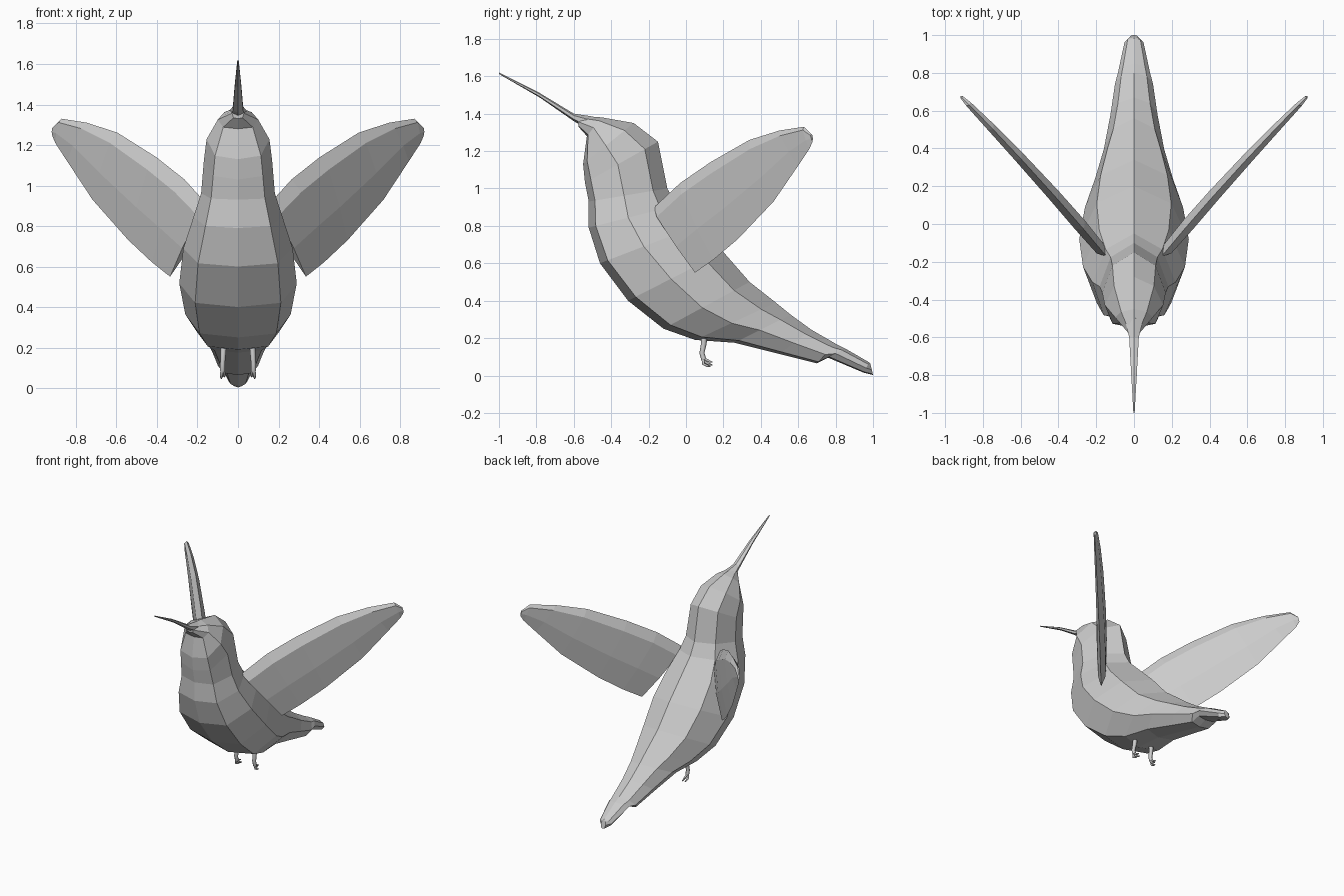
import bpy
import bmesh
from mathutils import Vector

if "Cube" in bpy.data.objects:
    bpy.data.objects.remove(bpy.data.objects["Cube"])


def skin(name, rings, mirror=False):
    """Bridge a list of equal-sized point rings and cap both ends."""
    bm = bmesh.new()
    loops = [[bm.verts.new(p) for p in ring] for ring in rings]
    n = len(loops[0])
    for a, b in zip(loops, loops[1:]):
        for i in range(n):
            j = (i + 1) % n
            bm.faces.new((a[i], a[j], b[j], b[i]))
    bm.faces.new(loops[0])
    bm.faces.new(loops[-1])
    bmesh.ops.recalc_face_normals(bm, faces=bm.faces)
    me = bpy.data.meshes.new(name)
    bm.to_mesh(me)
    bm.free()
    ob = bpy.data.objects.new(name, me)
    bpy.context.collection.objects.link(ob)
    if mirror:
        ob.modifiers.new("Mirror", 'MIRROR')
    return ob


def section(fy, fz, by, bz, w, half):
    """Symmetric ring from belly point to back point, half-width w."""
    pts = [(s, t) for t, s in half]
    pts += [(-s, t) for t, s in half[-2:0:-1]]
    return [(s * w, fy + (by - fy) * t, fz + (bz - fz) * t) for s, t in pts]


# Body: head, breast, belly and tail (belly y, z, back y, z, half-width)
BODY = [
    (-.575, 1.33, -.58, 1.39, .03),
    (-.53, 1.28, -.45, 1.38, .10),
    (-.55, 1.13, -.28, 1.35, .155),
    (-.54, 1.03, -.15, 1.25, .168),
    (-.52, .93, -.10, 1.0, .182),
    (-.52, .79, -.05, .91, .22),
    (-.46, .60, .06, .80, .27),
    (-.31, .40, .20, .66, .29),
    (-.12, .25, .34, .50, .26),
    (.05, .19, .48, .39, .205),
    (.26, .175, .56, .325, .16),
    (.50, .115, .67, .245, .125),
    (.70, .065, .80, .17, .10),
    (.76, .095, .85, .145, .085),
    (.95, .015, .98, .07, .05),
    (1.0, .003, .985, .065, .02),
]
HALF = [(0, 0), (.08, .73), (.45, 1), (.82, .68), (1, 0)]
skin("body", [section(*r, HALF) for r in BODY])

# Beak
BEAK = [
    (-.48, 1.29, -.50, 1.385, .06),
    (-.60, 1.36, -.60, 1.40, .03),
    (-.78, 1.485, -.79, 1.515, .018),
    (-1.0, 1.612, -1.0, 1.62, .004),
]
skin("beak", [section(*r, [(0, 0), (.25, .85), (.75, .85), (1, 0)]) for r in BEAK])

# Wings: leading edge y, z, trailing edge y, z, half-thickness
WING = [
    (-.17, .90, .05, .55, .03),
    (-.03, 1.03, .15, .62, .035),
    (.13, 1.14, .28, .73, .033),
    (.34, 1.26, .47, .93, .028),
    (.50, 1.31, .60, 1.12, .022),
    (.63, 1.33, .66, 1.21, .015),
    (.67, 1.29, .677, 1.25, .008),
]
NORMAL = Vector((.75, -.66, 0))


def wing_ring(ly, lz, ty, tz, h):
    ring = []
    for t, s in [(0, 0), (.15, 1), (.6, .8), (1, .1), (.6, -.8), (.15, -1)]:
        y = ly + (ty - ly) * t
        z = lz + (tz - lz) * t
        ring.append(Vector((.29 + .86 * y + .1 * y * y, y, z)) + NORMAL * s * h)
    return ring


skin("wings", [wing_ring(*r) for r in WING], mirror=True)


# Legs and toes
def tube(name, points, radius):
    cu = bpy.data.curves.new(name, 'CURVE')
    cu.dimensions = '3D'
    cu.bevel_depth = radius
    cu.bevel_resolution = 1
    cu.use_fill_caps = True
    sp = cu.splines.new('POLY')
    sp.points.add(len(points) - 1)
    for p, (x, y, z, r) in zip(sp.points, points):
        p.co = (x, y, z, 1)
        p.radius = r
    ob = bpy.data.objects.new(name, cu)
    bpy.context.collection.objects.link(ob)
    ob.modifiers.new("Mirror", 'MIRROR')


tube("legs", [(.07, .10, .23, 1.2), (.073, .095, .17, 1), (.076, .085, .12, .9),
              (.076, .095, .085, .9)], .015)
for k, (dx, dy, dz) in enumerate([(-.008, .0, 0), (.006, -.012, -.008), (0, .0, .016)]):
    tube(f"toe_{k + 1}", [(.076, .09, .095, 1), (.076 + dx, .105 + dy, .07 + dz, .9),
                          (.076 + dx, .125 + dy, .06 + dz, .7),
                          (.076 + dx, .142 + dy, .055 + dz, .3)], .009)
